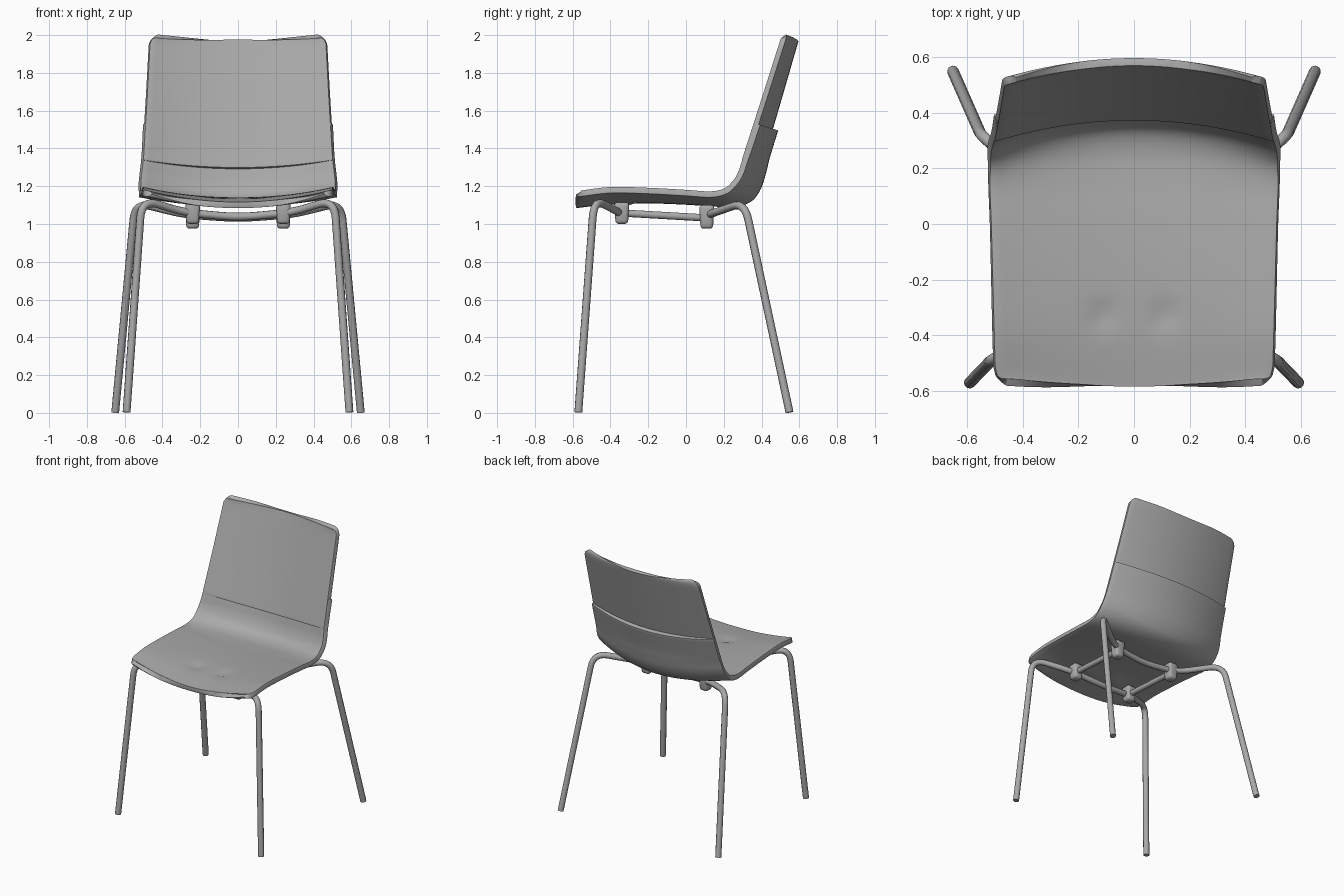
import bpy, bmesh, math
from mathutils import Vector

if "Cube" in bpy.data.objects:
    bpy.data.objects.remove(bpy.data.objects["Cube"])

GREY = (0.4, 0.4, 0.4, 1)
grey = bpy.data.materials.new("plain grey")
grey.use_nodes = True
grey.diffuse_color = GREY
bsdf = next(n for n in grey.node_tree.nodes if n.type == 'BSDF_PRINCIPLED')
bsdf.inputs["Base Color"].default_value = GREY


def finish(name, data):
    """Link the data as an object, with the material."""
    data.materials.append(grey)
    obj = bpy.data.objects.new(name, data)
    bpy.context.collection.objects.link(obj)
    return obj


def bake(obj, angle=40):
    """Turn curves and modifiers into a mesh, then smooth it."""
    bpy.ops.object.select_all(action='DESELECT')
    obj.select_set(True)
    bpy.context.view_layer.objects.active = obj
    bpy.ops.object.convert(target='MESH')
    bpy.ops.object.shade_smooth_by_angle(angle=math.radians(angle))


def spline(points, t):
    """Smooth curve through the points, t from 0 to 1."""
    last = len(points) - 1
    i = min(int(t * last), last - 1)
    f = t * last - i
    a, b, c, d = (Vector(points[min(max(k, 0), last)]) for k in range(i - 1, i + 3))
    return b + f * ((c - a) + f * ((2 * a - 5 * b + 4 * c - d) + f * (3 * b - a - 3 * c + d))) / 2


def sheet(name, centre, edge, thickness, rows, radius, shape=None):
    """Curved sheet between a centre line and its side edges, first end rounded."""
    cols = 28
    bm = bmesh.new()
    ts = [k / rows for k in range(rows + 1)]
    ts += [ts[1] * f for f in (0.06, 0.2, 0.4, 0.65)]
    grid, dist, prev = [], 0, None
    for t in sorted(ts):
        c, e = spline(centre, t), spline(edge, t)
        dist += (e - prev).length if prev else 0
        prev = e
        gap = max(radius - dist, 0)
        width = e.x - radius + math.sqrt(radius ** 2 - gap ** 2)
        row = []
        for k in range(cols + 1):
            u = 2 * k / cols - 1
            p = c.lerp(e, u * u)
            p.x = u * width
            if shape:
                p.z += shape(p)
            row.append(bm.verts.new(p))
        grid.append(row)
    for r0, r1 in zip(grid, grid[1:]):
        for k in range(cols):
            bm.faces.new((r0[k], r0[k + 1], r1[k + 1], r1[k]))
    bmesh.ops.recalc_face_normals(bm, faces=bm.faces)
    mesh = bpy.data.meshes.new(name)
    bm.to_mesh(mesh)
    bm.free()
    obj = finish(name, mesh)
    solid = obj.modifiers.new("thickness", 'SOLIDIFY')
    solid.thickness, solid.offset = thickness, 0
    bevel = obj.modifiers.new("soft rim", 'BEVEL')
    bevel.width, bevel.segments = 0.007, 2
    bevel.angle_limit = math.radians(50)
    bake(obj)


def tube(name, points, radius, bend=0.1):
    """Round tube along a path with rounded corners."""
    pts = [Vector(p) for p in points]
    path = [pts[0]]
    for a, b, c in zip(pts, pts[1:], pts[2:]):
        start = b + (a - b).normalized() * min(bend, (a - b).length / 2)
        end = b + (c - b).normalized() * min(bend, (c - b).length / 2)
        for k in range(9):
            f = k / 8
            path.append(start.lerp(b, f).lerp(b.lerp(end, f), f))
    path.append(pts[-1])
    curve = bpy.data.curves.new(name, 'CURVE')
    curve.dimensions = '3D'
    curve.bevel_depth, curve.bevel_resolution = radius, 3
    curve.use_fill_caps = True
    line = curve.splines.new('POLY')
    line.points.add(len(path) - 1)
    for point, p in zip(line.points, path):
        point.co = (*p, 1)
    bake(finish(name, curve))


def clip(name, x, y, top, bottom):
    """Tapered bracket holding a bar under the seat."""
    bm = bmesh.new()
    bmesh.ops.create_cube(bm, size=1)
    for v in bm.verts:
        high = v.co.z > 0
        size = 0.08 if high else 0.066
        v.co = (x + v.co.x * size, y + v.co.y * size, top if high else bottom)
    mesh = bpy.data.meshes.new(name)
    bm.to_mesh(mesh)
    bm.free()
    obj = finish(name, mesh)
    bevel = obj.modifiers.new("round", 'BEVEL')
    bevel.width, bevel.segments = 0.018, 3
    bake(obj)


# Seat shell, running from the front lip up behind the back panel
def dent(p):
    d2 = (abs(p.x) - 0.11) ** 2 + (p.y + 0.33) ** 2
    return -0.018 * math.exp(-d2 / 0.0016)


seat_centre = [(0, -0.582, 1.10), (0, -0.4, 1.12), (0, -0.2, 1.125), (0, 0, 1.118),
               (0, 0.15, 1.108), (0, 0.26, 1.107), (0, 0.34, 1.135), (0, 0.385, 1.20),
               (0, 0.41, 1.28), (0, 0.43, 1.36), (0, 0.473, 1.50)]
seat_edge = [(0.50, -0.565, 1.16), (0.505, -0.4, 1.18), (0.51, -0.2, 1.176), (0.515, 0, 1.165),
             (0.52, 0.13, 1.157), (0.52, 0.21, 1.175), (0.52, 0.26, 1.22), (0.515, 0.29, 1.27),
             (0.508, 0.31, 1.33), (0.503, 0.335, 1.40), (0.497, 0.378, 1.53)]
sheet("seat_shell", seat_centre, seat_edge, 0.032, 50, 0.045, dent)

# Back panel, from the top edge down to its lip in front of the shell
panel_centre = [(0, 0.582, 1.972), (0, 0.483, 1.63), (0, 0.385, 1.295)]
panel_edge = [(0.467, 0.519, 1.992), (0.485, 0.413, 1.66), (0.505, 0.308, 1.335)]
sheet("back_panel", panel_centre, panel_edge, 0.028, 24, 0.045)

# Leg frames: each is one bent tube from foot to foot
front_half = [(0.59, -0.57, 0.003), (0.51, -0.487, 1.13), (0.28, -0.35, 1.06)]
rear_half = [(0.65, 0.548, 0.003), (0.545, 0.31, 1.115), (0.28, 0.12, 1.05)]
for name, half, middle in (("front_leg_frame", front_half, (0, -0.33, 1.035)),
                           ("rear_leg_frame", rear_half, (0, 0.10, 1.03))):
    other = [(-x, y, z) for x, y, z in reversed(half)]
    tube(name, half + [middle] + other, 0.021)

# Side rods and the clips at their ends
for side, x in (("left", 0.24), ("right", -0.24)):
    tube(side + "_side_rod", [(x, -0.34, 1.058), (x, 0.11, 1.032)], 0.02)
    clip(side + "_front_clip", x, -0.34, 1.115, 1.0)
    clip(side + "_rear_clip", x, 0.11, 1.10, 0.975)
